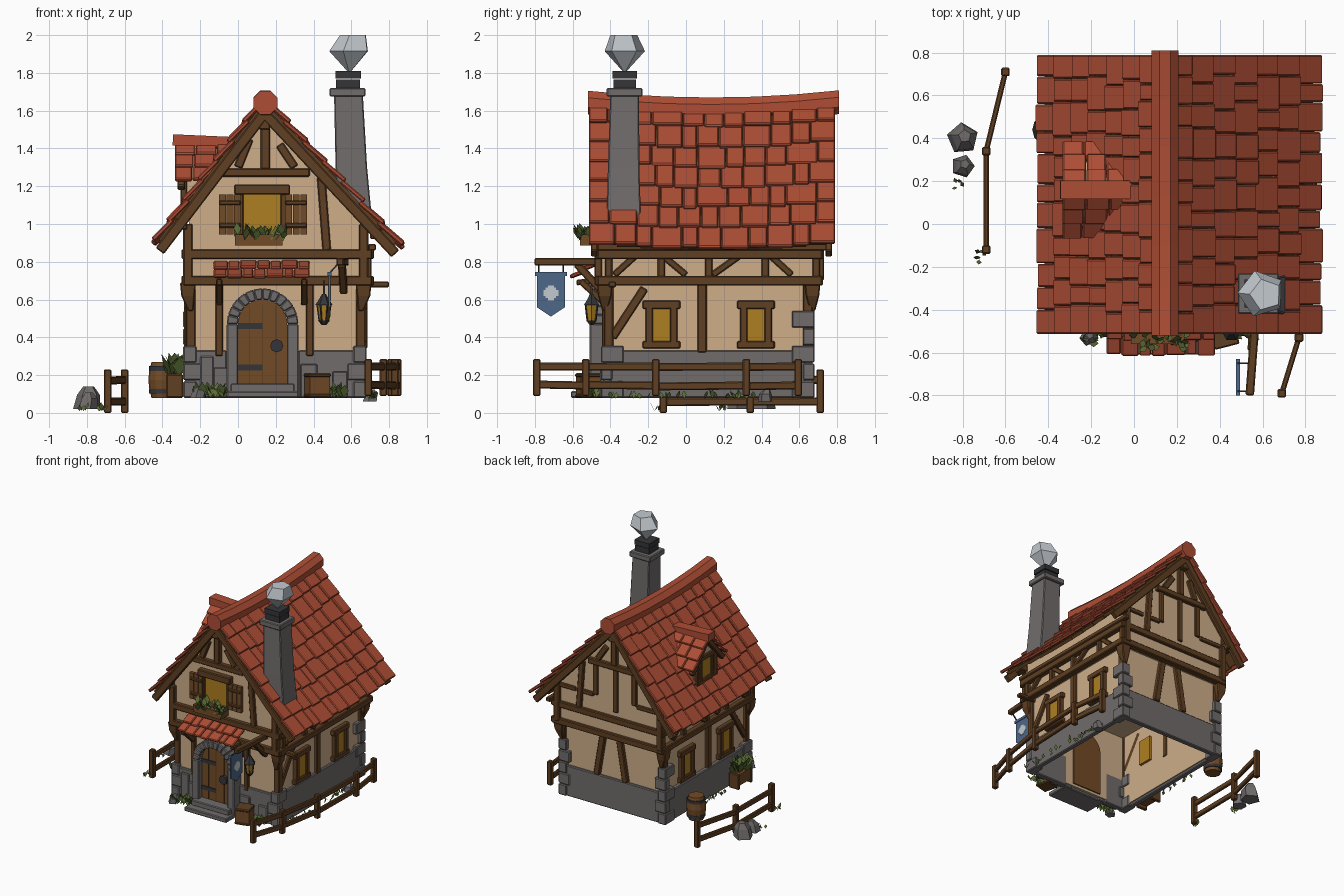
import bpy, bmesh, math, random
from mathutils import Vector as V, Matrix

if "Cube" in bpy.data.objects:
    bpy.data.objects.remove(bpy.data.objects["Cube"])
random.seed(4)

COLOURS = {"roof_red": (.42, .075, .035), "wood": (.115, .05, .016), "plaster": (.62, .42, .25),
           "stone": (.165, .15, .15), "window_yellow": (.42, .21, .015), "leaf_green": (.10, .15, .035),
           "banner_blue": (.075, .135, .25), "iron": (.035, .036, .04), "smoke": (.55, .59, .63),
           "door_wood": (.17, .07, .02)}
parts = {}

def bm_for(name, mat):
    return parts.setdefault(name, (bmesh.new(), mat))[0]

def box(name, mat, c, s, rot=Matrix()):
    bmesh.ops.create_cube(bm_for(name, mat), size=1,
                          matrix=Matrix.Translation(c) @ rot.to_4x4() @ Matrix.Diagonal((*s, 1)))

def span(name, mat, x0, x1, y0, y1, z0, z1):
    box(name, mat, ((x0+x1)/2, (y0+y1)/2, (z0+z1)/2), (x1-x0, y1-y0, z1-z0))

def beam(name, mat, a, b, w, h=None):
    a, b = V(a), V(b)
    d = b - a
    box(name, mat, (a+b)/2, (w, d.length, h or w), d.to_track_quat('Y', 'Z').to_matrix())

def prism(name, mat, pts, axis, lo, hi):
    # polygon in the two other axes, extruded along axis
    bm = bm_for(name, mat)
    def P(p, t):
        return (t, p[0], p[1]) if axis == 'X' else (p[0], t, p[1])
    A = [bm.verts.new(P(p, lo)) for p in pts]
    B = [bm.verts.new(P(p, hi)) for p in pts]
    bm.faces.new(A); bm.faces.new(B[::-1])
    for i in range(len(pts)):
        j = (i+1) % len(pts)
        bm.faces.new((A[i], B[i], B[j], A[j]))

def loft(name, mat, rings, n, axis='Z', turn=0.0):
    # rings: (x, y, z, radius)
    bm = bm_for(name, mat)
    R = []
    for x, y, z, r in rings:
        a = [turn + 2*math.pi*i/n for i in range(n)]
        R.append([bm.verts.new((x+r*math.cos(t), y+r*math.sin(t), z) if axis == 'Z'
                               else (x+r*math.cos(t), y, z+r*math.sin(t))) for t in a])
    bm.faces.new(R[0]); bm.faces.new(R[-1])
    for p, q in zip(R, R[1:]):
        for i in range(n):
            bm.faces.new((p[i], p[(i+1) % n], q[(i+1) % n], q[i]))

def sag(y):
    return .035*((y-.135)/.65)**2

def shingles(name, mat, o, along, down, rows, cols, t, jit=1.0, sagging=False):
    o, along, down = V(o), V(along), V(down)
    n = along.cross(down).normalized()
    if n.z < 0:
        n = -n
    for r in range(rows):
        cuts = [0] + [(i + jit*random.uniform(-.22, .22))/cols for i in range(1, cols)] + [1]
        for u0, u1 in zip(cuts, cuts[1:]):
            step = down/rows*(1 + jit*random.uniform(.08, .2))
            X = (step + n*t*.8*jit).normalized()
            Y = along.normalized()
            c = o + along*(u0+u1)/2 + down*r/rows + step/2 + n*t*jit*random.uniform(.5, .8)
            if sagging:
                c.z += sag(c.y)
            box(name, mat, c, (step.length, along.length*(u1-u0)-.003*jit, t),
                Matrix((X, Y, X.cross(Y))).transposed())

def foliage(name, c, n, spread, size):
    bm = bm_for(name, "leaf_green")
    for i in range(n):
        a = V(c) + V([random.uniform(-s, s) for s in spread])
        t = random.uniform(0, 6.28)
        d = V((.5*math.cos(t), .5*math.sin(t), 1))*size*random.uniform(.6, 1.1)
        s = V((-math.sin(t), math.cos(t), 0))*size*.3
        m = a + d*.55
        bm.faces.new([bm.verts.new(p) for p in (a, m+s, a+d, m-s)])

# stone base, open underneath, with corner quoins
for x0, x1, y0, y1 in ((-.28, -.06, -.44, -.40), (.32, .67, -.44, -.40), (-.28, .67, .63, .67),
                       (-.28, -.24, -.40, .63), (.63, .67, -.40, .63)):
    span("stone_base", "stone", x0, x1, y0, y1, .08, .33)
for cx, sx in ((-.29, 1), (.68, -1)):
    for cy, sy, rows in ((-.45, 1, 3), (.68, -1, 5)):
        for k in range(rows):
            lx, ly = (.10, .06) if k % 2 else (.07, .12)
            xs, ys = sorted((cx, cx+sx*lx)), sorted((cy, cy+sy*ly))
            span("corner_quoins", "stone", *xs, *ys, .08+k*.093, .168+k*.093)
for x0, x1, h in ((-.2, -.13, .3), (-.13, -.05, .24), (.33, .42, .26), (.5, .58, .22)):
    span("corner_quoins", "stone", x0, x1, -.455, -.43, .08, h)

# plaster walls: lower storey shell, upper storey with gables
for a in ((-.24, .64, -.42, -.40), (-.24, .64, .63, .65), (-.25, -.23, -.42, .65), (.63, .65, -.42, .65)):
    span("lower_walls", "plaster", *a, .1, .70)
prism("upper_walls", "plaster", ((-.26, .69), (.68, .69), (.68, 1.04), (.14, 1.58), (-.26, 1.08)), 'Y', -.45, .70)

# roof: boards, tiles, ridge and barge boards
SLOPES = (V((.70, 0, -.75)), V((-.56, 0, -.735)))
for down in SLOPES:
    shingles("roof_boards", "wood", (.14, -.49, 1.605), (0, 1.25, 0), down*.98, 1, 10, .025, 0, True)
    shingles("roof_tiles", "roof_red", (.14, -.515, 1.62), (0, 1.305, 0), down, 7, 11, .024, 1, True)
    for y in (-.485, .755):
        a = V((.14, y, 1.585))
        beam("barge_boards", "wood", a, a + down*.99, .035, .055)
loft("roof_ridge", "roof_red", [(.145, y, 1.607+sag(y), .068) for y in (-.52, -.3, -.1, .13, .36, .58, .81)], 8, 'Y', math.pi/8)
for x, z in ((.14, 1.53), (-.3, 1.0), (.73, .95)):
    for y0, y1 in ((-.5, -.4), (.66, .77)):
        span("purlin_ends", "wood", x-.03, x+.03, y0, y1, z-.03, z+.03)

# timber frame: horizontal beams round the house
W = "timber_frame"
for z0, z1 in ((.675, .725), (.815, .865)):
    span(W, "wood", -.29, .71, -.485, -.435, z0, z1)
    span(W, "wood", -.29, .71, .675, .725, z0, z1)
    span(W, "wood", -.30, -.25, -.47, .72, z0, z1)
    span(W, "wood", .67, .72, -.47, .72, z0, z1)
span(W, "wood", .69, .73, -.47, .77, .86, .895)
for y in (-.465, .71):
    span(W, "wood", -.10, .38, y-.02, y+.02, 1.25, 1.295)
    span(W, "wood", .12, .17, y-.02, y+.02, 1.29, 1.56)
    for x in (-.265, .665):
        span(W, "wood", x-.025, x+.025, y-.02, y+.02, .70, 1.0)
    beam(W, "wood", (.0, y, 1.3), (.06, y, 1.45), .03, .045)
    beam(W, "wood", (.30, y, 1.3), (.22, y, 1.42), .03, .045)
    beam(W, "wood", (.47, y, .86), (.44, y, 1.25), .03, .045)
# back framing
for x in (-.05, .12, .3):
    span(W, "wood", x, x+.045, .69, .715, .9 if x == .12 else 1.0, 1.27)
for x0, x1 in ((-.25, -.05), (.34, .48), (.5, .66)):
    span(W, "wood", x0, x1, .69, .715, .98, 1.015)
beam(W, "wood", (.08, .66, .33), (.14, .66, .69), .04, .05)
beam(W, "wood", (.34, .66, .33), (.28, .66, .69), .04, .05)
# front lower posts
for x in (-.10, .38):
    span(W, "wood", x-.02, x+.02, -.445, -.41, .3, .69)
# side posts, jetty panels and braces
for x, xu, s in ((-.25, -.27, -1), (.65, .69, 1)):
    for y in (-.41, .085, .645):
        span(W, "wood", x-.025, x+.025, y-.025, y+.025, .32, .70)
    for y in (-.41, -.13, .12, .42, .69):
        span(W, "wood", xu-.018, xu+.018, y-.02, y+.02, .72, .82)
    for y0, y1 in ((-.38, -.27), (.0, -.12), (.14, .28), (.56, .45)):
        beam(W, "wood", (xu, y0, .73), (xu, y1, .83), .03, .035)
    beam(W, "wood", (x, -.39, .40), (x, -.22, .66), .04, .045)
    for y in (-.43, .67):
        loft("jetty_brackets", "wood", [(x, y, .54, .02), (x+s*.015, y, .62, .05), (x+s*.015, y, .69, .06)], 4, 'Z', math.pi/4)
span(W, "wood", .6, .80, -.41, -.37, .665, .695)

# side windows
for x, s in ((-.24, -1), (.64, 1)):
    for y in (-.13, .37):
        span("side_window_panes", "window_yellow", x-.03, x+.03, y-.06, y+.06, .36, .56)
        xs = sorted((x, x+s*.045))
        span("side_window_frames", "wood", *xs, y-.10, y+.10, .55, .595)
        span("side_window_frames", "wood", *xs, y-.10, y+.10, .34, .38)
        for d in (-.065, .065):
            span("side_window_frames", "wood", *xs, y+d-.02, y+d+.02, .37, .56)

# front upper window, shutters and flower box
span("front_window_pane", "window_yellow", .02, .24, -.46, -.44, .95, 1.17)
span("front_window_frame", "wood", -.02, .275, -.50, -.45, 1.155, 1.21)
span("front_window_frame", "wood", .0, .03, -.475, -.45, .94, 1.16)
span("front_window_frame", "wood", .225, .255, -.475, -.45, .94, 1.16)
for x in (-.10, .25):
    for k in range(3):
        span("shutters", "door_wood", x+k*.04, x+.036+k*.04, -.485, -.46, .945, 1.155)
    for z in (.98, 1.10):
        span("shutter_battens", "wood", x, x+.115, -.493, -.48, z, z+.025)
span("flower_box", "door_wood", -.015, .235, -.56, -.46, .885, .945)
foliage("flower_box_leaves", (.11, -.53, .925), 34, (.13, .04, .015), .07)

# dormer on the left slope
prism("dormer_wall", "plaster", ((.03, 1.03), (.29, 1.03), (.29, 1.24), (.16, 1.40), (.03, 1.24)), 'X', -.285, .0)
span("dormer_window", "window_yellow", -.295, -.28, .10, .22, 1.10, 1.27)
for y in (.04, .09, .23, .28):
    span("dormer_frame", "wood", -.305, -.27, y-.016, y+.016, 1.03, 1.26)
for z in (1.08, 1.27):
    span("dormer_frame", "wood", -.305, -.27, .05, .27, z-.018, z+.018)
for s in (-1, 1):
    beam("dormer_frame", "wood", (-.30, .16, 1.41), (-.30, .16+s*.2, 1.19), .04, .04)
    shingles("dormer_tiles", "roof_red", (-.335, .16, 1.43), (.33, 0, 0), (0, s*.20, -.205), 3, 3, .022)
loft("dormer_ridge", "roof_red", [(-.18, .16, 1.44, .01)]*2, 3)
beam("dormer_ridge", "roof_red", (-.345, .16, 1.445), (-.01, .16, 1.43), .085, .06)

# chimney with cap, flue and smoke
q = math.pi/4
loft("chimney", "stone", [(.62, -.33, 1.0, .13), (.60, -.33, 1.3, .118), (.585, -.325, 1.68, .108)], 4, 'Z', q)
span("chimney_cap", "stone", .485, .675, -.42, -.23, 1.675, 1.72)
span("chimney_flue", "iron", .52, .645, -.385, -.265, 1.72, 1.765)
span("chimney_flue", "iron", .515, .65, -.39, -.26, 1.77, 1.81)
loft("smoke_puff", "smoke", [(.59, -.325, 1.81, .012), (.595, -.325, 1.915, .112), (.615, -.33, 2.0, .075)], 5, 'Z', .6)

# doorway: stone arch, door, hinges, ring, steps
def arc(r, n=12):
    return [(.13+r*math.cos(math.pi*i/n), .47+r*math.sin(math.pi*i/n)) for i in range(n+1)]
O, I = arc(.19), arc(.13)
for i in range(12):
    prism("door_arch", "stone", (O[i], O[i+1], I[i+1], I[i]), 'Y', -.51, -.41)
for x in (-.06, .26):
    span("door_arch", "stone", x, x+.06, -.51, -.41, .08, .47)
prism("door", "door_wood", [(.0, .12), (.26, .12)] + arc(.13), 'Y', -.465, -.39)
for x in (.06, .13, .20):
    span("door_seams", "wood", x-.003, x+.003, -.469, -.46, .15, .57)
for z in (.24, .46):
    span("door_hinges", "iron", .0, .13, -.472, -.46, z-.015, z+.015)
loft("door_ring", "iron", [(.205, -.49, .355, .035), (.205, -.465, .355, .035)], 8, 'Y')
span("steps", "stone", -.06, .32, -.61, -.42, .08, .115)
span("steps", "stone", -.04, .30, -.55, -.42, .11, .155)

# awning over the door
shingles("awning_tiles", "roof_red", (-.13, -.45, .795), (.51, 0, 0), (0, -.14, -.085), 2, 7, .02)
for x in (-.10, .35):
    beam("awning_brackets", "wood", (x, -.43, .58), (x, -.56, .70), .035)
    beam("awning_brackets", "wood", (x, -.43, .70), (x, -.58, .69), .03)

# lantern
loft("lantern_glass", "window_yellow", [(.455, -.5, .49, .025), (.455, -.5, .57, .036)], 6)
loft("lantern_cap", "iron", [(.455, -.5, .57, .047), (.455, -.5, .595, .03), (.455, -.5, .63, .01)], 6)
loft("lantern_base", "iron", [(.455, -.5, .465, .012), (.455, -.5, .49, .032)], 6)
for k in range(6):
    c, s = math.cos(k*math.pi/3), math.sin(k*math.pi/3)
    beam("lantern_bars", "iron", (.455+.025*c, -.5+.025*s, .485), (.455+.037*c, -.5+.037*s, .575), .007)
span("lantern_bracket", "iron", .45, .46, -.505, -.495, .62, .70)
span("lantern_bracket", "iron", .45, .46, -.505, -.42, .69, .70)

# banner with pole and emblem plate
beam("banner_pole", "wood", (.54, -.80, .80), (.57, -.40, .80), .04)
beam("banner_pole", "wood", (.56, -.44, .64), (.55, -.58, .79), .04)
prism("banner", "banner_blue", ((-.79, .74), (-.64, .74), (-.64, .56), (-.715, .51), (-.79, .56)), 'X', .480, .490)
beam("banner_rod", "banner_blue", (.485, -.80, .735), (.485, -.63, .735), .02)
for dy, dz in ((.016, .04), (.04, .016), (.028, .028)):
    span("banner_emblem", "smoke", .477, .493, -.715-dy, -.715+dy, .635-dz, .635+dz)
for y in (-.78, -.65):
    beam("banner_cords", "iron", (.485, y, .74), (.53, y, .79), .008)

# fences
def fence(name, posts, z0, h, rails):
    for x, y in posts:
        span(name, "wood", x-.02, x+.02, y-.02, y+.02, z0, z0+h)
    for a, b in zip(posts, posts[1:]):
        for z in rails:
            beam(name, "wood", (*a, z+random.uniform(-.006, .006)), (*b, z), .025, .042)
fence("right_fence", ((.69, -.79), (.77, -.53), (.83, -.16), (.845, .32), (.81, .595)), .09, .195, (.245, .145))
fence("left_fence", ((-.69, -.12), (-.69, .34), (-.60, .71)), .0, .23, (.175, .06))

# barrel, crate, planter
loft("barrel", "door_wood", [(-.40, .44, z, r) for z, r in ((.08, .058), (.13, .07), (.175, .075), (.22, .07), (.27, .058))], 12)
for z in (.115, .235):
    loft("barrel_hoops", "iron", [(-.40, .44, z-.012, .071), (-.40, .44, z+.012, .071)], 12)
rot = Matrix.Rotation(.25, 3, 'Z')
box("crate", "door_wood", (.42, -.515, .145), (.11, .11, .12), rot)
for z in (.09, .20):
    box("crate_trim", "wood", (.42, -.515, z), (.12, .12, .02), rot)
span("planter", "door_wood", -.375, -.30, -.32, -.14, .11, .20)
for y in (-.31, -.15):
    span("planter_legs", "wood", -.38, -.29, y-.012, y+.012, .08, .205)
foliage("planter_leaves", (-.335, -.23, .19), 36, (.03, .08, .01), .12)

# rocks and grass tufts
for x, y, z, r in ((-.80, .40, .02, .075), (-.80, .27, .02, .055), (-.215, -.53, .08, .04), (.70, .42, .06, .04)):
    loft("rocks", "stone", [(x, y, z, r), (x+.01, y, z+r*1.0, r*.85), (x+.01, y+.01, z+r*1.6, r*.4)], 5, 'Z', x+y*3)
for c, n, sp in (((-.15, -.51, .08), 24, (.08, .03, 0)), ((.52, -.5, .08), 14, (.05, .03, 0)),
                 ((.71, .0, .075), 30, (.02, .45, 0)), ((-.31, .1, .08), 14, (.02, .2, 0)),
                 ((-.72, -.15, .01), 6, (.02, .05, 0)), ((-.82, .19, .01), 4, (.02, .02, 0))):
    foliage("grass_tufts", c, n, sp, .08 if c[1] < -.3 else .045)

# turn every collected part into an object
mats = {}
for k, c in COLOURS.items():
    mats[k] = bpy.data.materials.new(k)
    mats[k].diffuse_color = (*c, 1)
for name, (bm, mat) in parts.items():
    bmesh.ops.recalc_face_normals(bm, faces=bm.faces)
    me = bpy.data.meshes.new(name)
    bm.to_mesh(me); bm.free()
    me.materials.append(mats[mat])
    ob = bpy.data.objects.new(name, me)
    bpy.context.collection.objects.link(ob)
    if mat in ("wood", "stone", "roof_red") and name not in ("roof_boards", "roof_ridge", "rocks", "door_seams", "dormer_ridge"):
        b = ob.modifiers.new("soft_edges", 'BEVEL')
        b.width, b.segments, b.limit_method = .006, 1, 'ANGLE'
        b.angle_limit = math.radians(40)

for m in bpy.data.materials:
    if m.users and not m.is_grease_pencil:
        m.use_nodes = True
        m.node_tree.nodes["Principled BSDF"].inputs["Base Color"].default_value = m.diffuse_color
